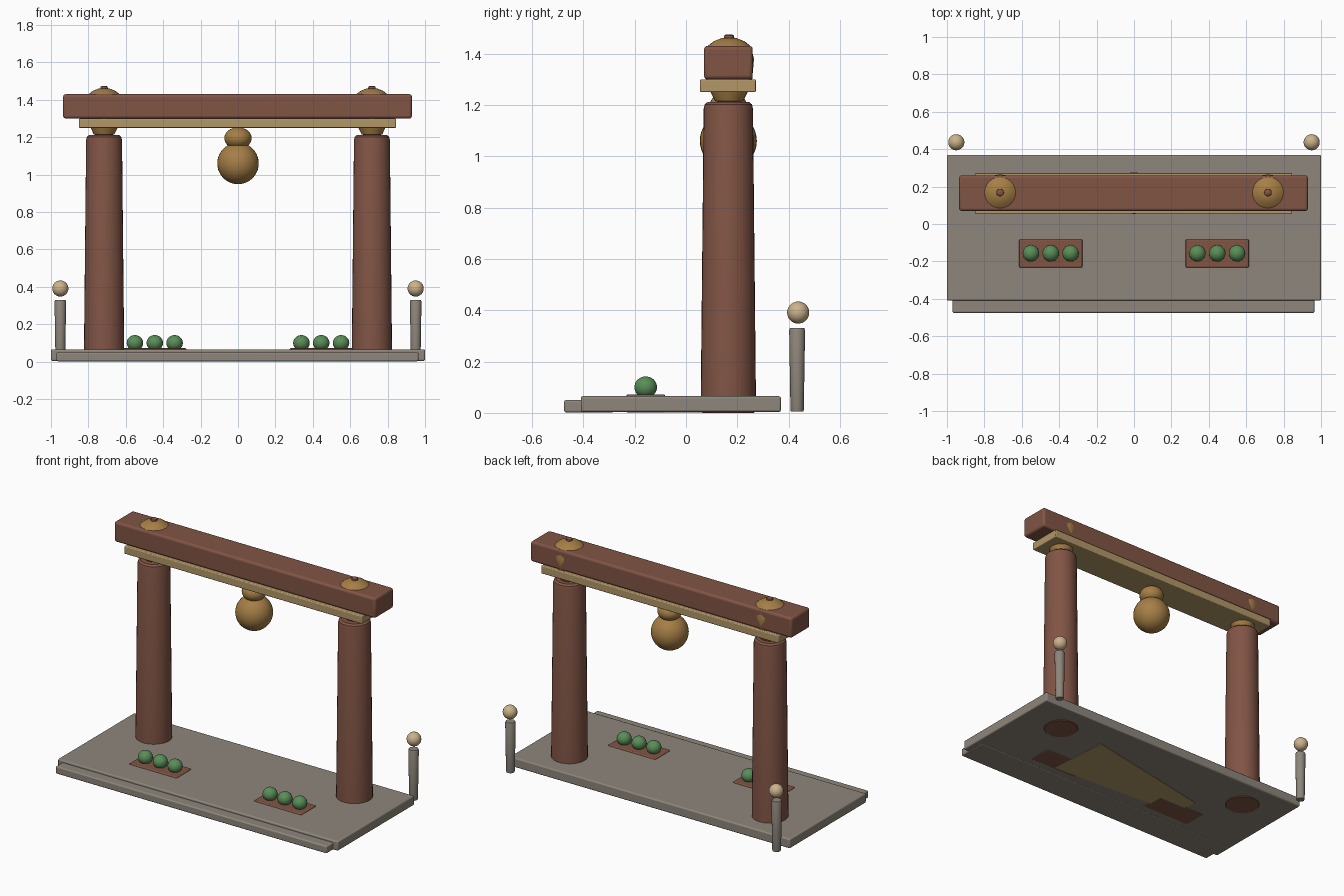
import bpy, bmesh, math

if "Cube" in bpy.data.objects:
    bpy.data.objects.remove(bpy.data.objects["Cube"])


def material(name, rgb):
    m = bpy.data.materials.new(name)
    m.diffuse_color = (*rgb, 1)
    m.use_nodes = True
    m.node_tree.nodes["Principled BSDF"].inputs["Base Color"].default_value = m.diffuse_color
    return m


WOOD = material("dark_wood", (0.22, 0.09, 0.06))
GOLD = material("brass", (0.38, 0.21, 0.06))
TAN = material("pale_wood", (0.45, 0.31, 0.14))
STONE = material("stone", (0.27, 0.24, 0.20))
GREEN = material("leaf", (0.10, 0.27, 0.10))
CREAM = material("lamp_glass", (0.60, 0.45, 0.26))


def add_object(name, bm, mat, bevel=0):
    bmesh.ops.recalc_face_normals(bm, faces=bm.faces)
    mesh = bpy.data.meshes.new(name)
    bm.to_mesh(mesh)
    bm.free()
    mesh.materials.append(mat)
    ob = bpy.data.objects.new(name, mesh)
    bpy.context.collection.objects.link(ob)
    bpy.context.view_layer.objects.active = ob
    ob.select_set(True)
    bpy.ops.object.shade_smooth_by_angle(angle=math.radians(35))
    ob.select_set(False)
    if bevel:
        mod = ob.modifiers.new("soft_edges", "BEVEL")
        mod.width, mod.segments = bevel, 3
    return ob


def box(name, lo, hi, mat, bevel=0.008):
    bm = bmesh.new()
    bmesh.ops.create_cube(bm, size=1)
    for v in bm.verts:
        v.co = [(a + b) / 2 + c * (b - a) for a, b, c in zip(lo, hi, v.co)]
    return add_object(name, bm, mat, bevel)


def ball(name, centre, radii, mat):
    bm = bmesh.new()
    bmesh.ops.create_uvsphere(bm, u_segments=32, v_segments=20, radius=1)
    for v in bm.verts:
        v.co = [c + r * p for c, r, p in zip(centre, radii, v.co)]
    return add_object(name, bm, mat)


def lathe(name, x, y, profile, mat, steps=32):
    bm = bmesh.new()
    verts = [bm.verts.new((x + r, y, z)) for r, z in profile]
    edges = [bm.edges.new(p) for p in zip(verts, verts[1:])]
    bmesh.ops.spin(bm, geom=verts + edges, cent=(x, y, 0), axis=(0, 0, 1),
                   angle=math.tau, steps=steps)
    bmesh.ops.remove_doubles(bm, verts=bm.verts, dist=1e-5)
    return add_object(name, bm, mat)


# Stone base and front step
box("platform", (-1, -0.41, 0.004), (1, 0.37, 0.065), STONE)
box("front_step", (-0.97, -0.475, 0.002), (0.965, -0.28, 0.05), STONE)

# Floor panel showing under the base
bm = bmesh.new()
panel = bm.faces.new([bm.verts.new((x, y, 0.001)) for x, y in
                      ((0.41, 0.18), (-0.48, 0.0), (-0.47, -0.17), (0.44, -0.22))])
side = bmesh.ops.extrude_face_region(bm, geom=[panel])["geom"]
for v in side:
    if isinstance(v, bmesh.types.BMVert):
        v.co.z = 0.03
add_object("floor_panel", bm, TAN)

# Overhead beam and the plank beneath it
box("top_beam", (-0.935, 0.07, 1.30), (0.93, 0.26, 1.43), WOOD, 0.014)
box("lower_plank", (-0.85, 0.055, 1.25), (0.845, 0.272, 1.30), TAN, 0.005)

# Hanging bell
ball("bell_neck", (0, 0.165, 1.195), (0.073, 0.073, 0.058), GOLD)
ball("bell_body", (0, 0.165, 1.06), (0.111, 0.111, 0.111), GOLD)

# Mirrored sides: pillar, brass cap, knob, planter, lamp
for side, s in (("left", -1), ("right", 1)):
    px = s * 0.716
    lathe(side + "_pillar", px, 0.165,
          [(0, 0), (0.1, 0), (0.108, 0.01), (0.096, 1.185), (0.092, 1.202),
           (0.08, 1.212), (0, 1.212)], WOOD)
    lathe(side + "_brass_cap", px, 0.168,
          [(0, 1.462), (0.03, 1.46), (0.06, 1.448), (0.083, 1.43), (0.097, 1.38),
           (0.09, 1.30), (0.072, 1.25), (0.055, 1.215), (0, 1.20)], GOLD, 24)
    lathe(side + "_cap_knob", px, 0.168,
          [(0, 1.455), (0.021, 1.455), (0.019, 1.470), (0.011, 1.475), (0, 1.475)],
          WOOD, 12)

    cx = s * 0.445
    box(side + "_planter", (cx - 0.169, -0.232, 0.001), (cx + 0.169, -0.082, 0.072),
        WOOD, 0.006)
    for i in (-1, 0, 1):
        ball(f"{side}_shrub_{i + 2}", (cx + i * 0.106, -0.157, 0.1),
             (0.044, 0.044, 0.042), GREEN)

    lx = s * 0.95
    lathe(side + "_lamp_post", lx, 0.433,
          [(0, 0.005), (0.024, 0.005), (0.026, 0.012), (0.031, 0.322),
           (0.028, 0.33), (0, 0.33)], STONE, 24)
    ball(side + "_lamp_globe", (lx, 0.437, 0.391), (0.043, 0.043, 0.043), CREAM)
